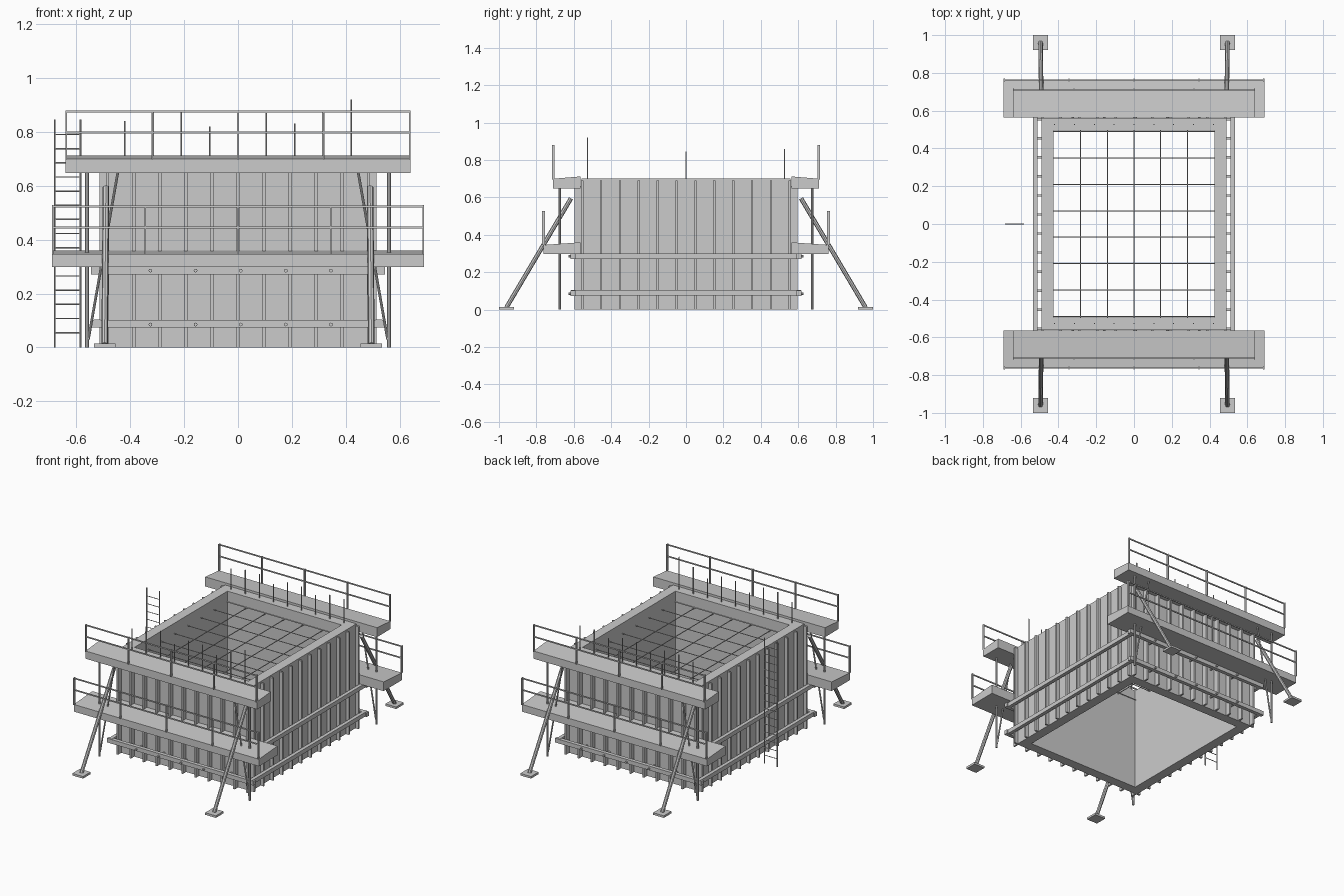
import bpy, bmesh
from mathutils import Vector

if "Cube" in bpy.data.objects:
    bpy.data.objects.remove(bpy.data.objects["Cube"])


def finish(name, bm):
    bmesh.ops.recalc_face_normals(bm, faces=bm.faces)
    me = bpy.data.meshes.new(name)
    bm.to_mesh(me)
    bm.free()
    ob = bpy.data.objects.new(name, me)
    bpy.context.collection.objects.link(ob)
    return ob


def add_box(bm, x0, x1, y0, y1, z0, z1):
    vs = bmesh.ops.create_cube(bm, size=1)["verts"]
    for v in vs:
        v.co = Vector((x1 if v.co.x > 0 else x0,
                       y1 if v.co.y > 0 else y0,
                       z1 if v.co.z > 0 else z0))
    return vs


def add_bar(bm, a, b, r, sides=8):
    a, b = Vector(a), Vector(b)
    vs = bmesh.ops.create_cone(bm, cap_ends=True, segments=sides, radius1=r,
                               radius2=r, depth=(b - a).length)["verts"]
    q = (b - a).to_track_quat('Z', 'Y')
    for v in vs:
        v.co = q @ v.co + (a + b) / 2


def spread(half, n):
    return [-half + 2 * half * i / (n - 1) for i in range(n)]


# concrete wall ring, open at top and bottom
bm = bmesh.new()
OX, OY, IX, IY, H = 0.49, 0.56, 0.425, 0.495, 0.70
corners = [(-1, -1), (1, -1), (1, 1), (-1, 1)]
ring = [[bm.verts.new((sx * x, sy * y, z)) for sx, sy in corners]
        for x, y, z in ((OX, OY, 0), (OX, OY, H), (IX, IY, H), (IX, IY, 0))]
for k in range(4):
    for i in range(4):
        j = (i + 1) % 4
        p, q = ring[k], ring[(k + 1) % 4]
        bm.faces.new((p[i], p[j], q[j], q[i]))
finish("concrete_wall", bm)

for s, side in ((-1, "front"), (1, "back")):
    # shutter ribs on the end wall
    bm = bmesh.new()
    for x in spread(0.484, 11):
        add_box(bm, x - 0.006, x + 0.006, s * 0.558, s * 0.595, 0, 0.66)
    finish(side + "_ribs", bm)

    # walers with tie nuts
    bm = bmesh.new()
    for z in (0.088, 0.285):
        add_box(bm, -0.545, 0.545, s * 0.592, s * 0.617, z - 0.014, z + 0.014)
    finish(side + "_walers", bm)
    bm = bmesh.new()
    for z in (0.085, 0.285):
        for x in spread(0.335, 5):
            add_bar(bm, (x + 0.01, s * 0.55, z), (x + 0.01, s * 0.628, z), 0.007)
    finish(side + "_tie_rods", bm)

    # working platforms with gently sloping decks, and their guard rails
    for level, hx, y1, z0, z1, drop, mid, top in (
            ("upper", 0.64, 0.71, 0.648, 0.712, 0.012, 0.797, 0.875),
            ("lower", 0.69, 0.762, 0.298, 0.36, 0.014, 0.445, 0.523)):
        bm = bmesh.new()
        for v in add_box(bm, -hx, hx, s * 0.565, s * y1, z0, z1):
            if abs(v.co.y) > 0.6 and v.co.z > z0 + 0.01:
                v.co.z -= drop
        finish(f"{side}_{level}_platform", bm)
        bm = bmesh.new()
        for x in spread(hx - 0.003, 5):
            add_box(bm, x - 0.003, x + 0.003, s * (y1 - 0.007), s * (y1 + 0.007),
                    z1 - 0.015, top + 0.005)
        for z in (mid, top):
            add_box(bm, -hx, hx, s * (y1 - 0.003), s * (y1 + 0.003),
                    z - 0.004, z + 0.004)
        finish(f"{side}_{level}_guard_rail", bm)

    # raking props, foot plates, scaffold posts and diagonals
    for sx, lr in ((-1, "left"), (1, "right")):
        bm = bmesh.new()
        add_bar(bm, (sx * 0.49, s * 0.615, 0.595), (sx * 0.495, s * 0.96, 0.012), 0.012)
        finish(f"{side}_{lr}_prop", bm)
        bm = bmesh.new()
        add_box(bm, sx * 0.495 - 0.04, sx * 0.495 + 0.04,
                s * 0.92, s * 1.0, 0, 0.014)
        finish(f"{side}_{lr}_foot_plate", bm)
        bm = bmesh.new()
        add_bar(bm, (sx * 0.56, s * 0.675, 0), (sx * 0.56, s * 0.675, 0.655), 0.007)
        add_bar(bm, (sx * 0.445, s * 0.675, 0.655), (sx * 0.555, s * 0.675, 0.03), 0.005)
        finish(f"{side}_{lr}_scaffold_post", bm)

    # starter bars rising out of the wall
    tops = [0.84, 0.88, 0.88, 0.82, 0.87, 0.87, 0.83, 0.88, 0.92]
    bm = bmesh.new()
    for x, t in zip(spread(0.42, 9), tops):
        if s > 0:
            t = min(t, 0.86)
        add_bar(bm, (x, s * 0.527, 0.6), (x, s * 0.527, t), 0.0035, 6)
    finish(side + "_starter_bars", bm)

for s, side in ((-1, "left"), (1, "right")):
    # shutter ribs and walers on the long walls
    bm = bmesh.new()
    for y in spread(0.555, 12):
        add_box(bm, s * 0.488, s * 0.513, y - 0.006, y + 0.006, 0, 0.69)
    finish(side + "_ribs", bm)
    bm = bmesh.new()
    for z in (0.09, 0.285):
        add_box(bm, s * 0.511, s * 0.535, -0.615, 0.615, z - 0.014, z + 0.014)
    finish(side + "_walers", bm)

# reinforcement mesh across the opening
bm = bmesh.new()
for y in spread(0.49, 8):
    add_bar(bm, (-0.43, y, 0.63), (0.43, y, 0.63), 0.003, 6)
for x in spread(0.283, 5):
    add_bar(bm, (x, -0.5, 0.624), (x, 0.5, 0.624), 0.003, 6)
finish("reinforcement_mesh", bm)

# access ladder
bm = bmesh.new()
for x in (-0.68, -0.585):
    add_bar(bm, (x, 0, 0), (x, 0, 0.845), 0.004, 6)
for i in range(15):
    z = 0.055 + i * 0.0525
    add_bar(bm, (-0.68, 0, z), (-0.585, 0, z), 0.0025, 6)
finish("access_ladder", bm)
